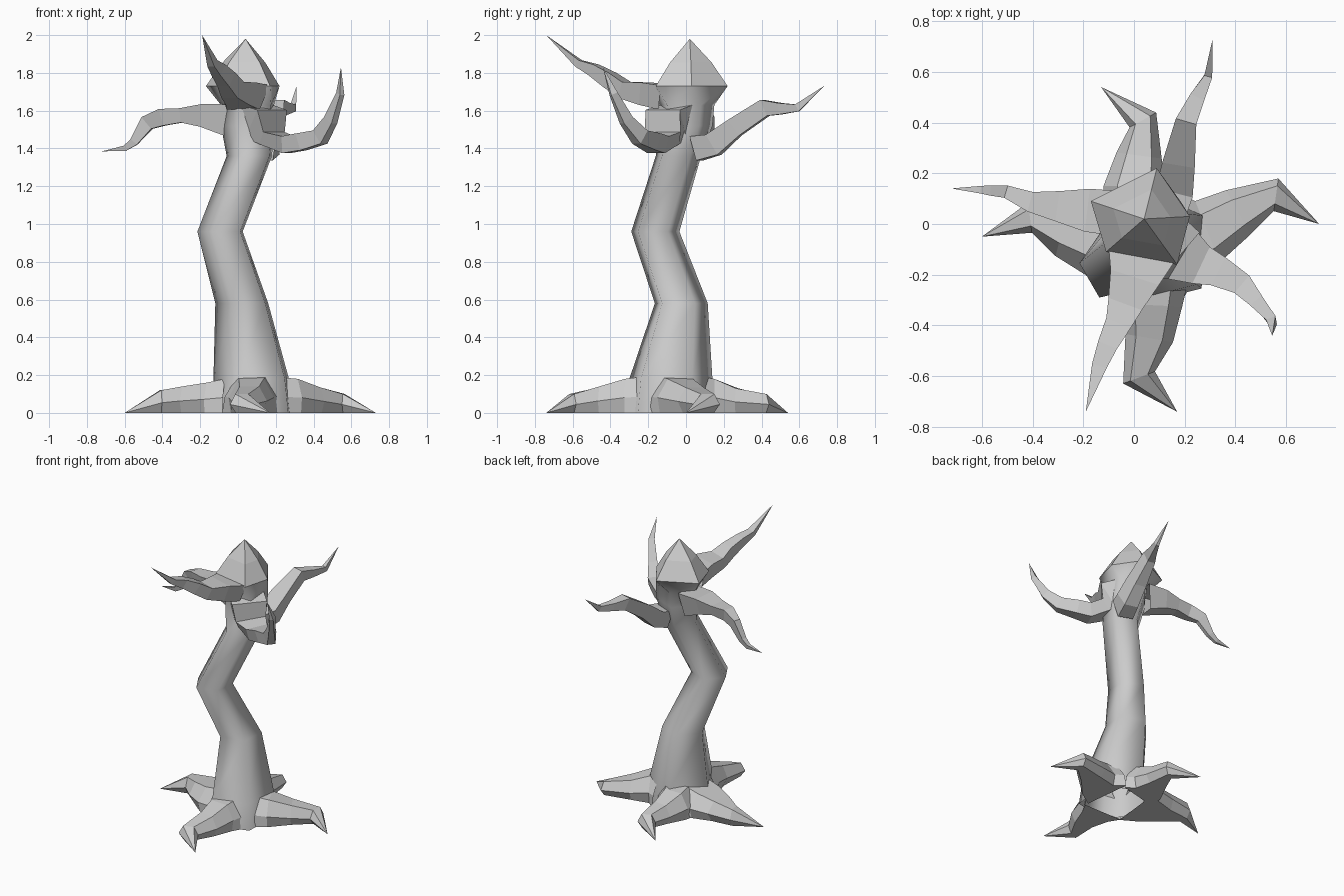
import bpy
import bmesh
from math import sin, cos, pi, radians
from mathutils import Vector

cube = bpy.data.objects.get("Cube")
if cube:
    bpy.data.objects.remove(cube, do_unlink=True)

GREY = 0.6
bark = bpy.data.materials.new("grey bark")
bark.use_nodes = True
bark.diffuse_color = (GREY, GREY, GREY, 1)
bark.node_tree.nodes["Principled BSDF"].inputs["Base Color"].default_value = (GREY, GREY, GREY, 1)


def loft(name, rings, smooth=False):
    """Skin a list of equal-sized rings, open at the start; a final ring of one point makes a tip."""
    bm = bmesh.new()
    loops = [[bm.verts.new(p) for p in ring] for ring in rings]
    for lower, upper in zip(loops, loops[1:]):
        count = len(lower)
        for i in range(count):
            j = (i + 1) % count
            if len(upper) == 1:
                face = bm.faces.new((lower[i], lower[j], upper[0]))
            else:
                face = bm.faces.new((lower[i], lower[j], upper[j], upper[i]))
            face.smooth = smooth
    bmesh.ops.recalc_face_normals(bm, faces=bm.faces)
    mesh = bpy.data.meshes.new(name)
    bm.to_mesh(mesh)
    bm.free()
    mesh.materials.append(bark)
    obj = bpy.data.objects.new(name, mesh)
    bpy.context.collection.objects.link(obj)


def pentagon(x0, x1, y0, y1, z):
    """Slightly turned five-sided ring fitted into the given bounds."""
    angles = [radians(103) + i * 2 * pi / 5 for i in range(5)]
    us, vs = [cos(a) for a in angles], [sin(a) for a in angles]
    return [(x0 + (u - min(us)) / (max(us) - min(us)) * (x1 - x0),
             y0 + (v - min(vs)) / (max(vs) - min(vs)) * (y1 - y0), z)
            for u, v in zip(us, vs)]


def tangents(points):
    last = len(points) - 1
    return [(points[min(i + 1, last)] - points[max(i - 1, 0)]).normalized()
            for i in range(last + 1)]


def branch(name, stations, tip):
    """Four-sided limb, narrower below; stations are x, y, z, half width, half height."""
    points = [Vector(s[:3]) for s in stations] + [Vector(tip)]
    rings = []
    for point, along, (*_, w, h) in zip(points, tangents(points), stations):
        side = along.cross(Vector((0, 0, 1))).normalized()
        up = side.cross(along)
        rings.append([point + side * w * a + up * h * b
                      for a, b in ((.65, -1), (1, 1), (-1, 1), (-.65, -1))])
    loft(name, rings + [[points[-1]]])


def root(name, stations, tip):
    """Six-sided limb, undercut towards its end; stations are x, y, half width, top height."""
    points = [Vector((s[0], s[1], 0)) for s in stations] + [Vector((*tip, 0))]
    rings = []
    for i, (point, along, (*_, w, top)) in enumerate(zip(points, tangents(points), stations)):
        side = along.cross(Vector((0, 0, 1)))
        foot = 1.1 - .6 * i / (len(stations) - 1)
        rings.append([point + side * w * a + Vector((0, 0, top * b))
                      for a, b in ((foot, 0), (1, .45), (.55, 1),
                                   (-.55, 1), (-1, .45), (-foot, 0))])
    loft(name, rings + [[points[-1]]])


# Bent trunk, flaring into the crown
crown_ring = [Vector(p) for p in ((.09, .22, 1.73), (-.17, .09, 1.73), (-.11, -.11, 1.73),
                                  (.17, -.16, 1.73), (.22, .03, 1.73))]
loft("trunk", [
    pentagon(-.14, .29, -.32, .15, 0),
    pentagon(-.13, .27, -.3, .14, .18),
    pentagon(-.12, .16, -.165, .115, .58),
    pentagon(-.215, .025, -.29, -.035, .96),
    pentagon(-.06, .18, -.16, .08, 1.36),
    pentagon(-.09, .19, -.15, .14, 1.52),
    pentagon(-.09, .19, -.14, .15, 1.63),
    crown_ring], smooth=True)

# Pointed crown with bulging flanks
crown_tip = Vector((.04, .02, 1.98))
crown_middle = [p.lerp(crown_tip, .42) for p in crown_ring]
for p in crown_middle:
    p.z += .02
loft("crown", [crown_ring, crown_middle, [crown_tip]])

# Branches
branch("right_branch", [
    (-.05, .04, 1.55, .09, .085), (-.19, .055, 1.575, .085, .06),
    (-.3, .07, 1.575, .06, .038), (-.4, .085, 1.565, .04, .045),
    (-.48, .12, 1.535, .025, .04), (-.55, .13, 1.435, .02, .022),
    (-.6, .135, 1.4, .015, .015)],
    (-.72, .14, 1.385))
branch("front_branch", [
    (.03, -.11, 1.67, .14, .065), (0, -.22, 1.69, .1, .06),
    (-.04, -.33, 1.71, .07, .045), (-.07, -.41, 1.765, .052, .042),
    (-.11, -.49, 1.815, .04, .033), (-.14, -.57, 1.85, .03, .02)],
    (-.19, -.74, 2))
branch("left_branch", [
    (.1, -.05, 1.53, .12, .1), (.135, -.085, 1.53, .12, .095),
    (.17, -.11, 1.455, .11, .04), (.26, -.16, 1.42, .08, .045),
    (.34, -.19, 1.435, .062, .045), (.44, -.25, 1.46, .045, .04),
    (.495, -.32, 1.55, .03, .03), (.545, -.385, 1.69, .02, .018)],
    (.545, -.44, 1.83))
branch("back_branch", [
    (.13, .06, 1.4, .08, .065), (.165, .15, 1.42, .075, .06),
    (.18, .26, 1.51, .065, .05), (.21, .42, 1.615, .042, .045),
    (.25, .5, 1.61, .03, .03), (.295, .59, 1.615, .016, .02)],
    (.31, .73, 1.73))

# Hooked roots
root("front_root", [(.07, -.24, .14, .19), (.07, -.32, .12, .18),
                    (.06, -.45, .095, .14), (.02, -.605, .067, .1)], (.17, -.74))
root("left_root", [(.2, -.04, .16, .19), (.29, -.03, .13, .18),
                   (.41, .045, .1, .135), (.56, .115, .065, .1)], (.73, 0))
root("back_root", [(.02, .07, .14, .19), (0, .15, .12, .18),
                   (.02, .27, .09, .13), (.035, .41, .06, .1)], (-.13, .54))
root("right_root", [(-.06, -.05, .18, .18), (-.15, -.04, .17, .16),
                    (-.28, -.01, .12, .14), (-.41, .025, .06, .12)], (-.6, -.05))
